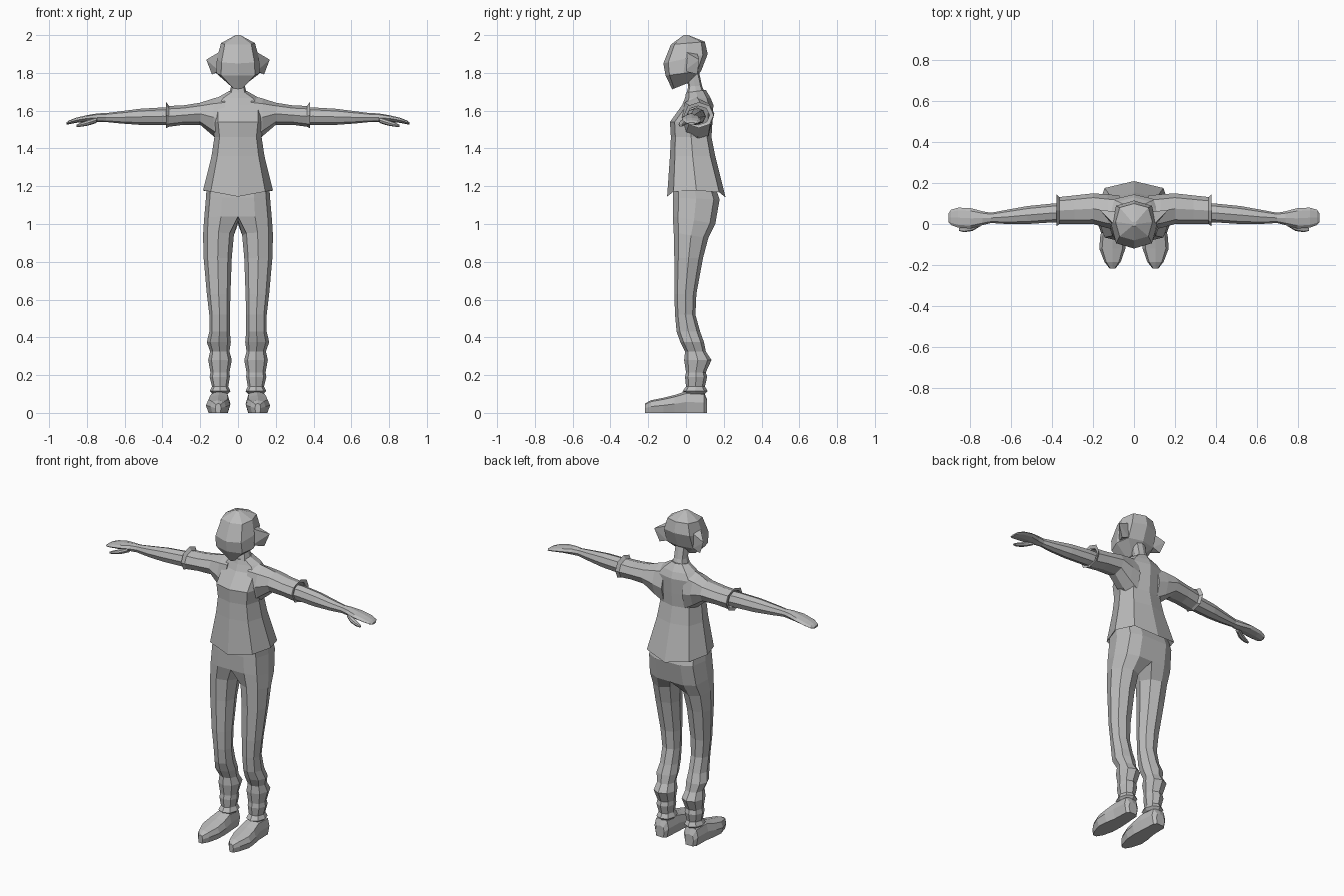
import bpy, bmesh

gray = bpy.data.materials.new("plain_gray")
gray.diffuse_color = (0.5, 0.5, 0.5, 1)


def section(u0, u1, v0, v1, c=0.75, inner=None):
    """Eight-sided cross-section; 'inner' overrides corner squareness on the low-u side."""
    k = c if inner is None else inner
    shape = [(0, -1), (c, -c), (1, 0), (c, c), (0, 1),
             (-k, k), (-1, 0), (-k, -k)]
    return [((u0 + u1) / 2 + p * (u1 - u0) / 2, (v0 + v1) / 2 + q * (v1 - v0) / 2)
            for p, q in shape]


def finish(name, bm, mirror):
    bmesh.ops.recalc_face_normals(bm, faces=bm.faces)
    me = bpy.data.meshes.new(name)
    bm.to_mesh(me)
    bm.free()
    me.materials.append(gray)
    ob = bpy.data.objects.new(name, me)
    bpy.context.collection.objects.link(ob)
    if mirror:
        ob.modifiers.new("mirror", 'MIRROR')
    return ob


def loft(name, rings, mirror=False, caps=(True, True)):
    bm = bmesh.new()
    vs = [[bm.verts.new(p) for p in r] for r in rings]
    n = len(vs[0])
    for a, b in zip(vs, vs[1:]):
        for i in range(n):
            j = (i + 1) % n
            bm.faces.new((a[i], a[j], b[j], b[i]))
    for cap, ring in zip(caps, (vs[0], vs[-1])):
        if cap:
            bm.faces.new(ring)
    if mirror:  # remove the wall on the mirror plane
        wall = [f for f in bm.faces if all(abs(v.co.x) < 1e-4 for v in f.verts)]
        bmesh.ops.delete(bm, geom=wall, context='FACES')
    return finish(name, bm, mirror)


def upright(x0, x1, yf, yb, zf, zb=None, c=0.75, inner=None, lift=0):
    """Horizontal ring, height sloping front to back, sides raised by lift."""
    zb = zf if zb is None else zb
    hw = (x1 - x0) / 2
    return [(x, y, zf + (zb - zf) * (y - yf) / (yb - yf)
             + lift * abs(x - x0 - hw) / hw)
            for x, y in section(x0, x1, yf, yb, c, inner)]


def body(hw, yf, yb, zf, zb=None, c=0.78, lift=0):
    return upright(-hw, hw, yf, yb, zf, zb, c, None, lift)


def sideways(x, yf, yb, z0, z1, c=0.72):
    return [(x, y, z) for y, z in section(yf, yb, z0, z1, c)]


# Shirt body, with the open hem folded inward
loft("shirt", [
    body(0.165, -0.08, 0.18, 1.17, 1.17, lift=0.03),
    body(0.185, -0.10, 0.21, 1.145, 1.14, lift=0.035),
    body(0.14, -0.085, 0.155, 1.36),
    body(0.125, -0.08, 0.135, 1.46),
    body(0.135, -0.085, 0.14, 1.54),
    body(0.15, -0.02, 0.145, 1.63, c=0.7),
    body(0.11, -0.005, 0.13, 1.668, c=0.7),
    body(0.05, 0.0, 0.105, 1.695, 1.71, c=0.7),
], caps=(False, True))

# Sleeves with a flared cuff
loft("sleeve", [sideways(*r) for r in [
    (0.07, -0.03, 0.14, 1.42, 1.68),
    (0.13, -0.02, 0.145, 1.465, 1.665),
    (0.20, 0.0, 0.15, 1.525, 1.642),
    (0.29, 0.0, 0.14, 1.525, 1.628),
    (0.365, 0.0, 0.132, 1.515, 1.625),
    (0.38, -0.012, 0.147, 1.508, 1.645),
    (0.375, 0.005, 0.125, 1.525, 1.625),
]], mirror=True, caps=(True, False))

# Bare arm running into a flat hand
loft("arm_and_hand", [sideways(*r) for r in [
    (0.32, 0.01, 0.105, 1.525, 1.615),
    (0.40, 0.008, 0.10, 1.524, 1.617),
    (0.52, 0.0, 0.088, 1.525, 1.61),
    (0.62, 0.0, 0.07, 1.532, 1.597),
    (0.70, 0.005, 0.055, 1.54, 1.587),
    (0.74, -0.005, 0.062, 1.54, 1.586),
    (0.80, -0.022, 0.078, 1.542, 1.576),
    (0.86, -0.018, 0.08, 1.535, 1.562),
    (0.895, -0.005, 0.07, 1.528, 1.548),
    (0.908, 0.01, 0.05, 1.527, 1.538),
]], mirror=True)

loft("thumb", [sideways(*r) for r in [
    (0.75, -0.01, 0.025, 1.535, 1.565),
    (0.79, -0.034, 0.004, 1.522, 1.552),
    (0.83, -0.04, -0.012, 1.515, 1.538),
    (0.855, -0.034, -0.02, 1.514, 1.525),
]], mirror=True)

# Neck
loft("neck", [
    body(0.05, 0.0, 0.105, 1.68),
    body(0.036, 0.012, 0.085, 1.73),
    body(0.036, -0.005, 0.07, 1.80),
])

# Faceted head with a pointed chin
loft("head", [
    body(0.012, -0.012, 0.012, 2.0),
    body(0.09, -0.08, 0.10, 1.95, 1.965),
    body(0.112, -0.12, 0.115, 1.85, 1.90),
    body(0.115, -0.108, 0.08, 1.785, 1.81),
    body(0.03, -0.073, 0.02, 1.713, 1.75),
])

# Ears as faceted flaps swept backwards
bm = bmesh.new()
for p in [(0.10, -0.01, 1.81), (0.10, 0.0, 1.91), (0.168, 0.07, 1.87),
          (0.138, 0.06, 1.792), (0.09, 0.06, 1.90), (0.09, 0.06, 1.81)]:
    bm.verts.new(p)
bmesh.ops.convex_hull(bm, input=bm.verts)
finish("ear", bm, True)

# Trousers: squared inner side forms the pelvis, then each leg separates
hips = [(0.165, -0.065, 0.15, 1.21, 1.21), (0.17, -0.07, 0.178, 1.14, 1.13),
        (0.18, -0.07, 0.155, 1.04, 1.00)]
legs = [
    (0.022, 0.185, -0.065, 0.118, 0.955, 0.925),
    (0.033, 0.182, -0.062, 0.09, 0.82),
    (0.04, 0.165, -0.062, 0.055, 0.63),
    (0.043, 0.152, -0.058, 0.05, 0.52),
    (0.043, 0.152, -0.05, 0.075, 0.43),
    (0.038, 0.165, -0.03, 0.095, 0.375),
    (0.045, 0.148, -0.005, 0.105, 0.325),
    (0.033, 0.158, -0.01, 0.135, 0.28),
    (0.045, 0.146, 0.0, 0.105, 0.215),
    (0.043, 0.15, -0.005, 0.112, 0.19),
    (0.052, 0.138, 0.0, 0.10, 0.14),
    (0.04, 0.15, -0.018, 0.115, 0.115),
    (0.055, 0.135, 0.0, 0.10, 0.10),
]
loft("trousers",
     [upright(0, *h, inner=1) for h in hips] + [upright(*l, c=0.72) for l in legs],
     mirror=True)

# Shoes: lofted heel to toe with a flat sole
shoe = []
for y, x0, x1, top in [(0.112, 0.07, 0.13, 0.07), (0.095, 0.052, 0.148, 0.11),
                       (0.0, 0.045, 0.152, 0.115), (-0.06, 0.04, 0.165, 0.095),
                       (-0.12, 0.042, 0.17, 0.08), (-0.185, 0.065, 0.145, 0.067),
                       (-0.217, 0.09, 0.12, 0.05)]:
    shoe.append([(x, y, 0 if z < 0.02 else z)
                 for x, z in section(x0, x1, 0, top, 0.78)])
loft("shoe", shoe, mirror=True)
